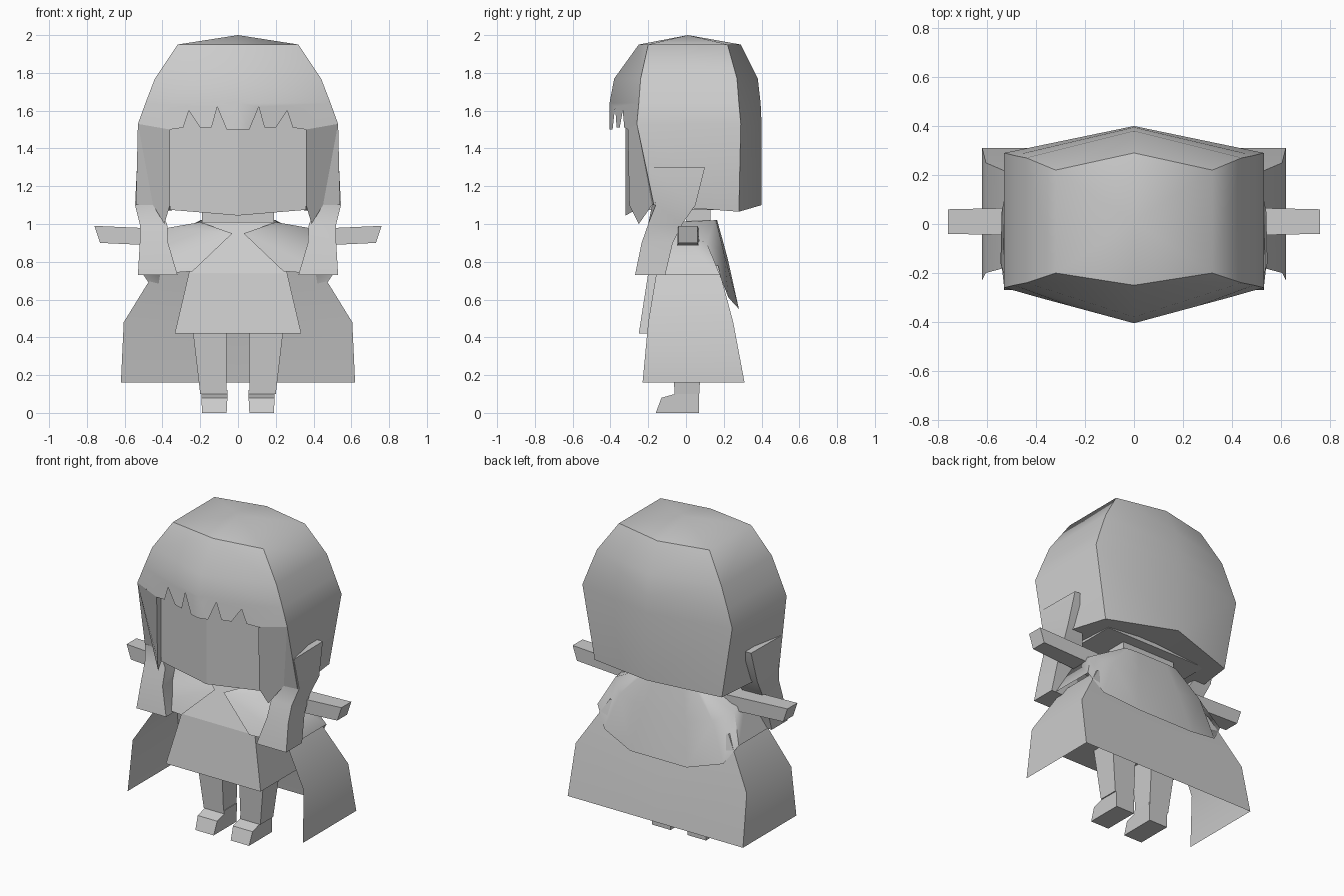
import bpy, bmesh, math

if "Cube" in bpy.data.objects:
    bpy.data.objects.remove(bpy.data.objects["Cube"], do_unlink=True)

grey = bpy.data.materials.new("plain grey")
grey.use_nodes = True
GREY = (0.6, 0.6, 0.6, 1)
grey.diffuse_color = GREY
grey.node_tree.nodes["Principled BSDF"].inputs["Base Color"].default_value = GREY


def build(name, grids=(), polys=(), mirror=True, angle=None):
    """Join point grids and polygons into one object; mirror=True adds the -x half."""
    bm = bmesh.new()

    def face(pts):
        clean = [p for i, p in enumerate(pts) if p != pts[i - 1]]
        if len(clean) > 2:
            bm.faces.new([bm.verts.new(p) for p in clean])

    for sign in ((1, -1) if mirror else (1,)):
        flip = lambda p: (sign * p[0], p[1], p[2])
        for g in grids:
            for a, b in zip(g, g[1:]):
                for i in range(len(a) - 1):
                    face([flip(p) for p in (a[i], a[i + 1], b[i + 1], b[i])])
        for poly in polys:
            face([flip(p) for p in poly])
    bmesh.ops.remove_doubles(bm, verts=bm.verts[:], dist=0.0005)
    bmesh.ops.recalc_face_normals(bm, faces=bm.faces[:])
    me = bpy.data.meshes.new(name)
    bm.to_mesh(me)
    bm.free()
    me.materials.append(grey)
    ob = bpy.data.objects.new(name, me)
    bpy.context.collection.objects.link(ob)
    if angle:
        bpy.ops.object.select_all(action='DESELECT')
        ob.select_set(True)
        bpy.context.view_layer.objects.active = ob
        bpy.ops.object.shade_smooth_by_angle(angle=math.radians(angle))
    return ob


def rect(x0, x1, y0, y1, z):
    return [(x0, y0, z), (x1, y0, z), (x1, y1, z), (x0, y1, z)]


def tube(name, rings, mirror=True, angle=None):
    """Capped loft through closed rings."""
    return build(name, [[r + r[:1] for r in rings]], [rings[0], rings[-1]], mirror, angle)


def both_sides(name, rings, angle=None):
    """A left part and its mirrored right twin."""
    for side, s in (("left", 1), ("right", -1)):
        tube(f"{side}_{name}", [[(s * x, y, z) for x, y, z in r] for r in rings], False, angle)


# Hair: six-sided dome; each half ring is front, front corner, back corner, back
def hair_ring(z, x, front, front_corner, back_corner, back):
    return [(0, front, z), (x, front_corner, z), (x, back_corner, z), (0, back, z)]


dome = [[(0, 0.01, 2.0)] * 4,
        hair_ring(1.95, 0.32, -0.25, -0.20, 0.22, 0.29),
        hair_ring(1.77, 0.44, -0.38, -0.24, 0.27, 0.38),
        hair_ring(1.64, 0.49, -0.405, -0.25, 0.28, 0.395)]
hem = [(0.54, -0.17, 1.1), (0.45, 0.28, 1.065), (0, 0.40, 1.1)]
curtain = [dome[-1][1:],
           [(0.53, -0.26, 1.53), (0.53, 0.29, 1.53), (0, 0.40, 1.53)],
           hem]
# Fringe with pointed notches
notches = [(0, 1.5), (0.06, 1.5), (0.11, 1.62), (0.14, 1.51), (0.20, 1.51),
           (0.26, 1.6), (0.29, 1.51), (0.36, 1.5)]
fringe = ([dome[-1][0]] + [(x, -0.405 + 0.27 * x, z) for x, z in notches]
          + [(0.53, -0.26, 1.53), dome[-1][1]])
underside = hem + [(0, 0.0, 1.1), (0.36, -0.15, 1.1)]
build("hair", [dome, curtain], [fringe, underside], angle=50)

# Pointed strands framing the face
strand_front = [(0.36, -0.308, 1.5), (0.53, -0.26, 1.53), (0.45, -0.18, 1.1),
                (0.39, -0.25, 1.0), (0.36, -0.30, 1.1)]
strand_inner = [(0.36, -0.308, 1.5), (0.36, -0.30, 1.1), (0.39, -0.25, 1.0),
                (0.37, -0.22, 1.1), (0.36, -0.24, 1.5)]
strand_back = [(0.45, -0.18, 1.1), (0.53, -0.26, 1.53), (0.54, -0.17, 1.1)]
build("face_strands", polys=[strand_front, strand_inner, strand_back])

# Long side locks
both_sides("hair_lock", [
    [(0.46, -0.20, 1.3), (0.535, -0.20, 1.3), (0.53, 0.10, 1.3), (0.46, 0.10, 1.3)],
    [(0.43, -0.18, 1.1), (0.545, -0.16, 1.1), (0.54, 0.05, 1.1), (0.43, 0.05, 1.1)],
    rect(0.375, 0.52, -0.20, -0.02, 1.0),
    rect(0.37, 0.52, -0.235, -0.07, 0.90),
    rect(0.32, 0.53, -0.27, -0.11, 0.73)], angle=40)

# Face, slightly pointed along the centre line
face_outline = [(0, -0.32, 1.045), (0.36, -0.265, 1.075), (0.36, 0.2, 1.075),
                (0, 0.2, 1.075), (-0.36, 0.2, 1.075), (-0.36, -0.265, 1.075)]
tube("face", [face_outline, [(x, y, 1.66) for x, y, z in face_outline]], False)

# Neck and dress
tube("neck", [rect(-0.19, 0.19, 0, 0.13, z) for z in (0.97, 1.1)], False)
tube("dress", [rect(-0.335, 0.335, -0.25, 0.20, 0.42),
               rect(-0.26, 0.26, -0.20, 0.15, 0.74),
               rect(-0.19, 0.19, -0.08, 0.14, 1.01)], False)

# Cape, open at the front
build("cape", [[
    [(0.42, -0.15, 0.78), (0.42, 0.17, 0.78), (0, 0.17, 0.78)],
    [(0.605, -0.20, 0.48), (0.605, 0.25, 0.48), (0, 0.25, 0.48)],
    [(0.62, -0.23, 0.16), (0.62, 0.31, 0.16), (0, 0.31, 0.16)]]], angle=70)

# Shoulder capelet with two front flaps
neckline = [(0.03, -0.19, 0.95), (0.20, -0.07, 1.01), (0.20, 0.15, 1.02),
            (0.17, 0.16, 1.02), (0.10, 0.165, 1.02), (0, 0.165, 1.02)]
shoulder = [(0.03, -0.19, 0.95), (0.37, -0.10, 0.98), (0.42, 0.11, 0.90),
            (0.33, 0.20, 0.85), (0.15, 0.22, 0.82), (0, 0.22, 0.82)]
edge = [(0.24, -0.23, 0.75), (0.50, -0.17, 0.73), (0.50, 0.18, 0.73),
        (0.42, 0.225, 0.61), (0.20, 0.28, 0.55), (0, 0.28, 0.55)]
build("capelet", [[neckline, shoulder, edge]], angle=45)

# Arms held straight out
both_sides("arm", [
    [(x, y0, z0), (x, y1, z0), (x, y1, z1), (x, y0, z1)]
    for x, y0, y1, z0, z1 in ((0.30, -0.05, 0.07, 0.88, 0.97),)] + [
    [(0.73, -0.04, 0.06, )[:1] + (-0.04, 0.90), (0.73, 0.06, 0.90),
     (0.76, 0.06, 0.99), (0.76, -0.04, 0.99)]])

# Legs and feet
both_sides("leg", [rect(0.06, 0.24, -0.08, 0.09, 0.44),
                   rect(0.06, 0.20, -0.06, 0.07, 0.10)])
foot = [(-0.16, 0), (0.07, 0), (0.07, 0.12), (-0.06, 0.12), (-0.06, 0.10), (-0.13, 0.08)]
both_sides("foot", [[(x0 + (0.004 if z > 0.05 else 0) * k, y, z) for y, z in foot]
                    for x0, k in ((0.06, -1), (0.19, 1))])
